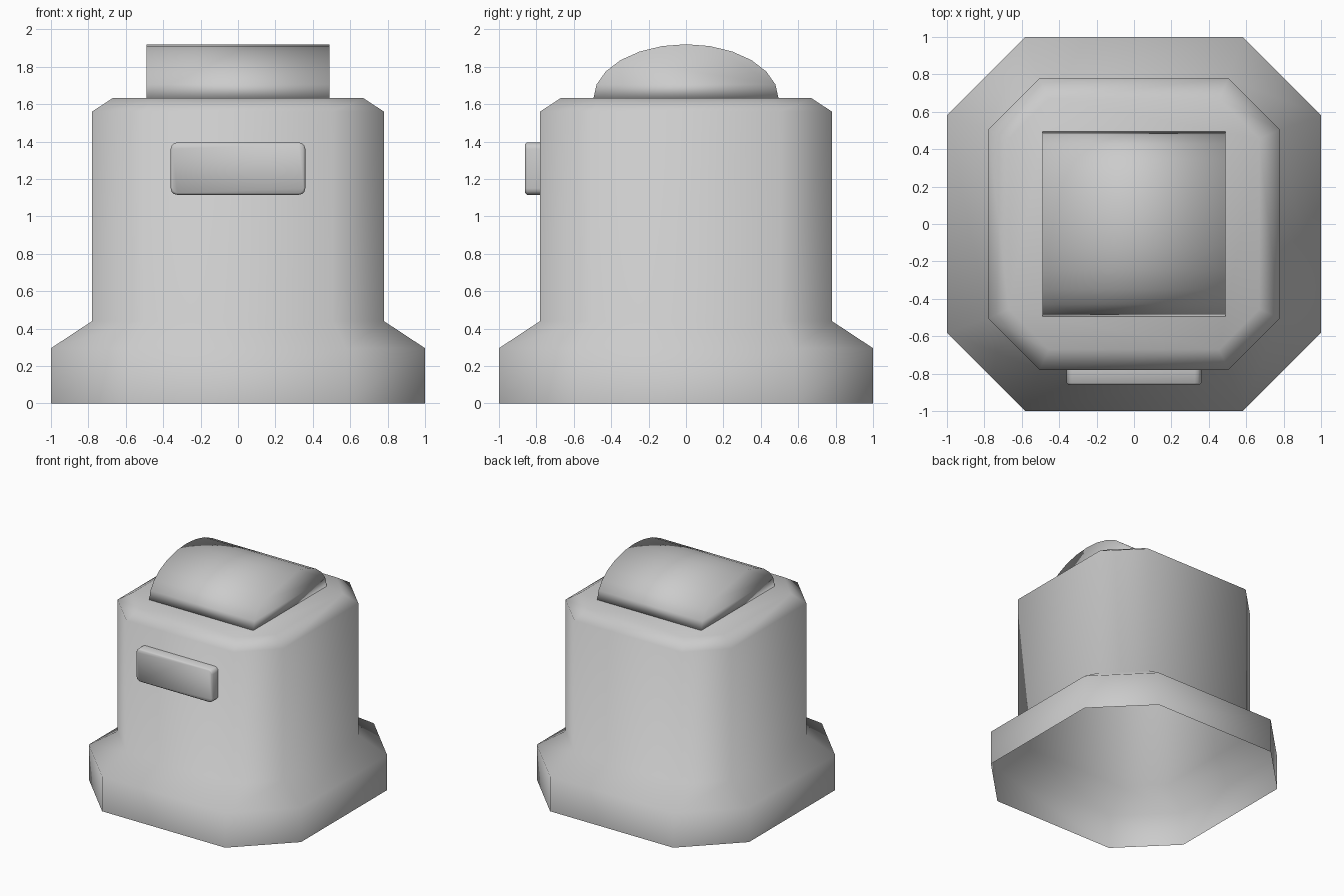
import bpy, bmesh, math

if "Cube" in bpy.data.objects:
    bpy.data.objects.remove(bpy.data.objects["Cube"])

grey = bpy.data.materials.new("plain_grey")
grey.diffuse_color = (0.6, 0.6, 0.6, 1)
grey.use_nodes = True
grey.node_tree.nodes["Principled BSDF"].inputs["Base Color"].default_value = grey.diffuse_color


def finish(name, bm):
    bmesh.ops.recalc_face_normals(bm, faces=bm.faces)
    for f in bm.faces:
        f.smooth = True
    mesh = bpy.data.meshes.new(name)
    bm.to_mesh(mesh)
    bm.free()
    mesh.materials.append(grey)
    ob = bpy.data.objects.new(name, mesh)
    bpy.context.collection.objects.link(ob)
    return ob


def loft(bm, loops, cap_start, cap_end):
    """Join closed loops of points with quads, optionally capping the ends."""
    rings = [[bm.verts.new(p) for p in loop] for loop in loops]
    n = len(rings[0])
    for a, b in zip(rings, rings[1:]):
        for i in range(n):
            j = (i + 1) % n
            bm.faces.new((a[i], a[j], b[j], b[i]))
    if cap_start:
        bm.faces.new(rings[0][::-1])
    if cap_end:
        bm.faces.new(rings[-1])


def octagon(h, c, z):
    return [(h, -c, z), (h, c, z), (c, h, z), (-c, h, z),
            (-h, c, z), (-h, -c, z), (-c, -h, z), (c, -h, z)]


# Body: flared foot, shaft and chamfered top, open underneath
bm = bmesh.new()
levels = [(1.0, 0.58, 0.0), (1.0, 0.58, 0.295), (0.78, 0.505, 0.44),
          (0.78, 0.505, 1.56), (0.67, 0.455, 1.632)]
loft(bm, [octagon(*lv) for lv in levels], False, True)
finish("body", bm)

# Domed cap: half-elliptical profile running along x
bm = bmesh.new()
steps = 12
arc = [(0.495 * math.cos(math.pi * i / steps),
        1.63 + 0.29 * math.sin(math.pi * i / steps)) for i in range(steps + 1)]
loft(bm, [[(x, y, z) for y, z in arc] for x in (-0.49, 0.49)], True, True)
finish("domed_cap", bm)


# Front plate: rounded rectangle with a slim softened rim
def rounded_rect(hx, hz, r, y, cz):
    pts = []
    for k, (sx, sz) in enumerate([(1, 1), (-1, 1), (-1, -1), (1, -1)]):
        for s in range(4):
            a = math.pi / 2 * (k + s / 3)
            pts.append((sx * (hx - r) + r * math.cos(a), y,
                        cz + sz * (hz - r) + r * math.sin(a)))
    return pts


bm = bmesh.new()
loft(bm, [rounded_rect(0.36, 0.14, 0.035, -0.77, 1.255),
          rounded_rect(0.36, 0.14, 0.035, -0.85, 1.255),
          rounded_rect(0.35, 0.13, 0.025, -0.86, 1.255)], False, True)
finish("front_plate", bm)
